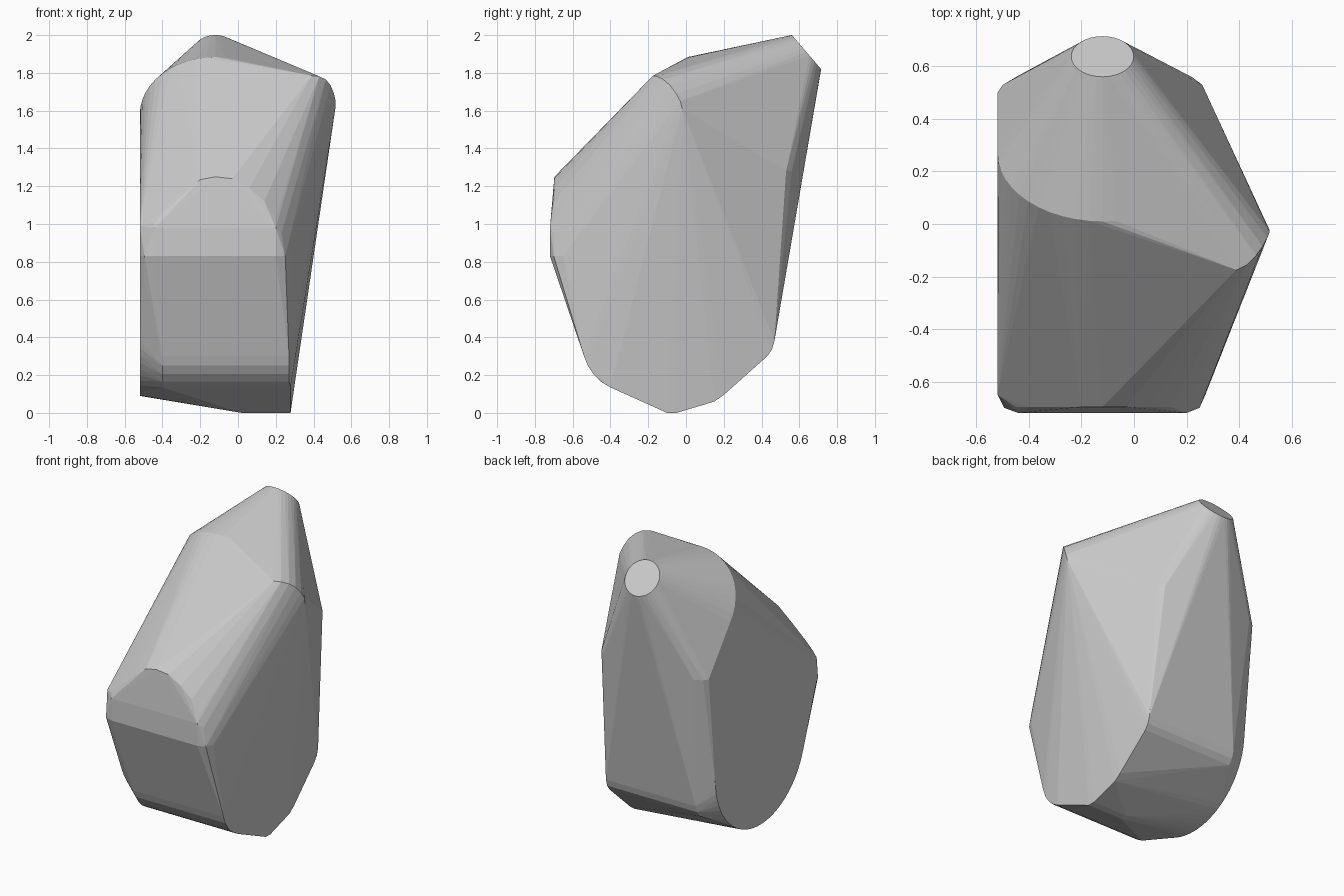
import bpy, bmesh
from math import sin, cos, radians
from mathutils import Vector

if "Cube" in bpy.data.objects:
    bpy.data.objects.remove(bpy.data.objects["Cube"])


def arc(centre, u, v, radius, start=0, end=360, steps=32):
    """Points on an arc in the plane of the unit axes u and v."""
    c, u, v = Vector(centre), Vector(u).normalized(), Vector(v).normalized()
    out = []
    for i in range(steps + 1):
        t = radians(start + (end - start) * i / steps)
        out.append(c + radius * (cos(t) * u + sin(t) * v))
    return out


def span(profile, x0, x1):
    """A side (y, z) profile repeated at two x positions."""
    return [Vector((x, y, z)) for x in (x0, x1) for y, z in profile]


X = (1, 0, 0)
TILT = (0, -0.65, 0.76)
points = []

# tilted cone at the upper back: small flat tip and wide base rim
points += arc((-0.12, 0.638, 1.91), X, TILT, 0.119)
points += arc((-0.12, 0.27, 1.58), X, TILT, 0.40, steps=48)

# rounded shoulder on the right
points += [Vector(p) for p in (
    (0.39, -0.175, 1.785), (0.43, -0.155, 1.782), (0.465, -0.12, 1.765),
    (0.49, -0.085, 1.735), (0.508, -0.052, 1.69), (0.517, -0.03, 1.65),
    (0.515, -0.02, 1.61))]

# blunt front with an arched top
points += [Vector((x, -0.697, z)) for x, z in (
    (-0.45, 1.01), (-0.4, 1.06), (-0.3, 1.15), (-0.2, 1.235), (-0.12, 1.25),
    (-0.03, 1.24), (0.06, 1.19), (0.14, 1.12), (0.2, 1.03), (0.23, 0.95))]
points += span([(-0.72, 0.83), (-0.72, 0.98)], -0.44, 0.20)
points += span([(-0.70, 0.83)], -0.495, 0.25)
points += span([(-0.65, 0.83)], -0.52, 0.272)
points.append(Vector((-0.52, -0.65, 0.99)))

# back edge with clipped corners
points += span([(0.56, 1.28)], -0.45, 0.22)
points += span([(0.53, 1.28)], -0.50, 0.26)
points.append(Vector((-0.52, 0.50, 1.28)))

# lower body with rounded front and back edges
points += span([(-0.54, 0.30), (-0.52, 0.25), (-0.49, 0.205), (-0.45, 0.165),
                (-0.40, 0.135), (0.43, 0.30), (0.455, 0.335), (0.468, 0.38)],
               -0.40, 0.27)

# round lower edge of the left face
points += arc((-0.52, -0.05, 0.57), (0, 1, 0), (0, 0, 1), 0.48, 180, 360)

# foot at the lower right
points += [Vector((0.278, y, z)) for y, z in (
    (-0.4, 0.135), (-0.1, 0), (-0.05, 0), (0.15, 0.06), (0.20, 0.095))]
points += [Vector((0.02, y, 0)) for y in (-0.1, -0.05)]

# one skin stretched around all the features
bm = bmesh.new()
for p in points:
    bm.verts.new(p)
bmesh.ops.remove_doubles(bm, verts=bm.verts, dist=0.0005)
hull = bmesh.ops.convex_hull(bm, input=bm.verts)
bmesh.ops.delete(bm, geom=[v for v in bm.verts if not v.link_faces], context='VERTS')
bmesh.ops.dissolve_limit(bm, angle_limit=radians(0.5), verts=bm.verts, edges=bm.edges)
bmesh.ops.recalc_face_normals(bm, faces=bm.faces)

mesh = bpy.data.meshes.new("faceted_stone")
bm.to_mesh(mesh)
bm.free()
stone = bpy.data.objects.new("faceted_stone", mesh)
bpy.context.collection.objects.link(stone)
